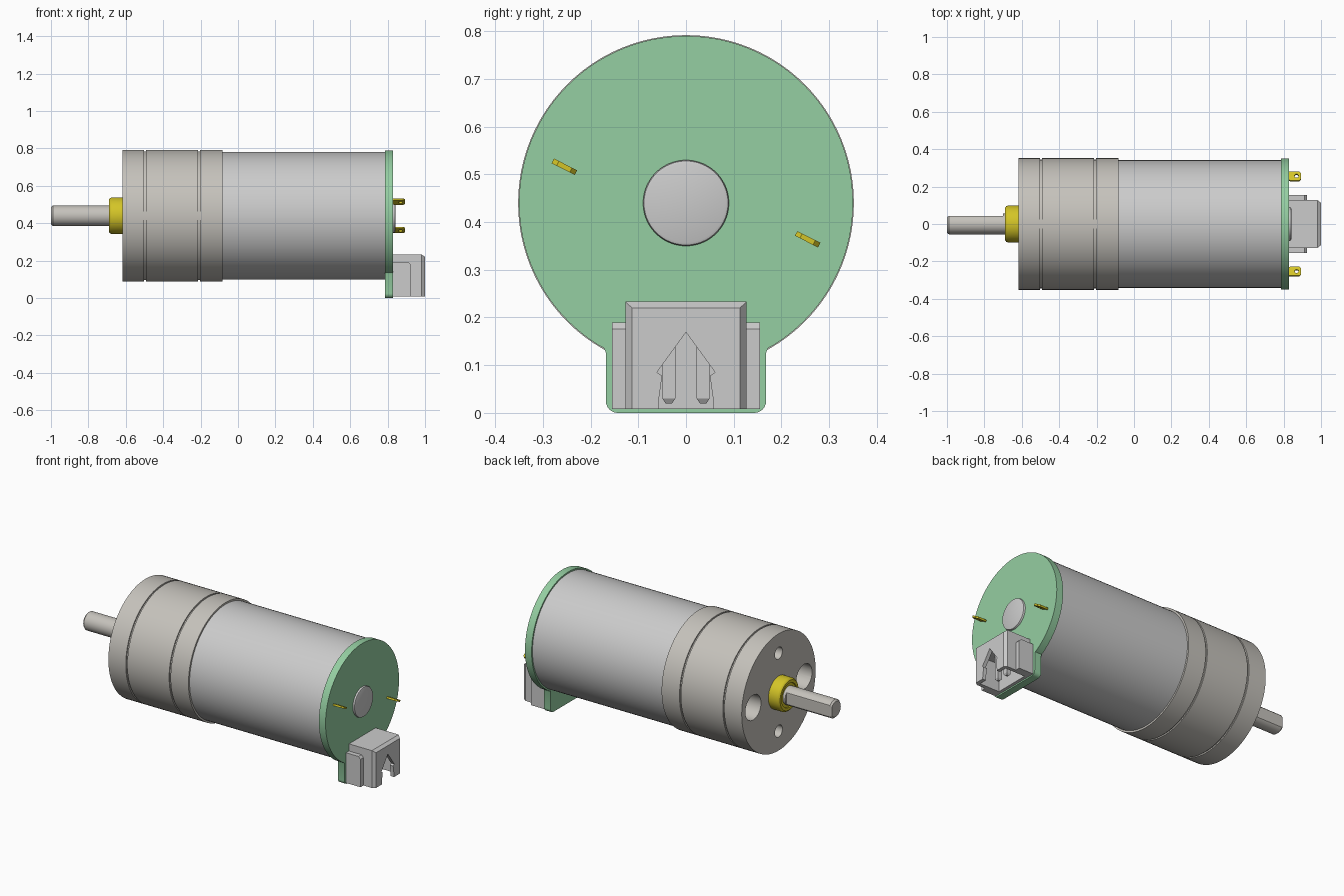
import bpy, bmesh
from math import sin, cos, pi, radians

if "Cube" in bpy.data.objects:
    bpy.data.objects.remove(bpy.data.objects["Cube"])

CZ = 0.44   # height of the motor axis


def material(name, r, g, b):
    m = bpy.data.materials.new(name)
    m.diffuse_color = (r, g, b, 1)
    m.use_nodes = True
    m.node_tree.nodes["Principled BSDF"].inputs["Base Color"].default_value = m.diffuse_color
    return m


STEEL = material("warm_steel", 0.56, 0.54, 0.50)
CAN = material("bright_can", 0.82, 0.83, 0.84)
GREEN = material("board_green", 0.30, 0.62, 0.36)
BRASS = material("brass", 0.65, 0.55, 0.02)


def smooth(ob, angle=30):
    bpy.ops.object.select_all(action='DESELECT')
    ob.select_set(True)
    bpy.context.view_layer.objects.active = ob
    bpy.ops.object.shade_smooth_by_angle(angle=radians(angle))


def loft(name, rings, mat=None, closed=False):
    """Skin equal-length point rings; cap the ends unless the rings loop."""
    bm = bmesh.new()
    vs = [[bm.verts.new(p) for p in ring] for ring in rings]
    n = len(rings[0])
    pairs = list(zip(vs, vs[1:])) + ([(vs[-1], vs[0])] if closed else [])
    for a, b in pairs:
        for i in range(n):
            j = (i + 1) % n
            bm.faces.new((a[i], a[j], b[j], b[i]))
    if not closed:
        bm.faces.new(vs[0])
        bm.faces.new(vs[-1])
    bmesh.ops.remove_doubles(bm, verts=bm.verts[:], dist=1e-5)
    bmesh.ops.recalc_face_normals(bm, faces=bm.faces[:])
    me = bpy.data.meshes.new(name)
    bm.to_mesh(me)
    bm.free()
    ob = bpy.data.objects.new(name, me)
    bpy.context.collection.objects.link(ob)
    if mat:
        me.materials.append(mat)
    smooth(ob)
    return ob


def circle(x, r, y=0, z=CZ, n=96, flat=9):
    """Ring around the x direction; flat limits y to make a D shape."""
    return [(x, y + min(r * cos(2 * pi * i / n), flat), z + r * sin(2 * pi * i / n))
            for i in range(n)]


def lathe(name, profile, mat=None, n=96):
    return loft(name, [circle(x, r, n=n) for x, r in profile], mat)


def rect(x, y0, y1, z0, z1):
    return [(x, y0, z0), (x, y1, z0), (x, y1, z1), (x, y0, z1)]


def cut(ob, cutter):
    mod = ob.modifiers.new("cut", 'BOOLEAN')
    mod.operation = 'DIFFERENCE'
    mod.solver = 'EXACT'
    mod.object = cutter
    bpy.context.view_layer.objects.active = ob
    bpy.ops.object.modifier_apply(modifier=mod.name)
    bpy.data.objects.remove(cutter)


# Gearbox with two grooves
R = 0.352
profile = [(-0.618, R)]
for g in (-0.497, -0.208):
    profile += [(g - 0.005, R), (g - 0.005, R - 0.008), (g + 0.005, R - 0.008), (g + 0.005, R)]
gearbox = lathe("gearbox", profile + [(-0.084, R)], STEEL)

# Two large and two small holes in the gearbox face
for y, z, r, depth in ((0.243, 0, 0.075, 0.10), (-0.243, 0, 0.075, 0.10),
                       (0, 0.235, 0.036, 0.08), (0, -0.235, 0.036, 0.08)):
    cut(gearbox, loft("hole_cutter", [circle(-0.7, r, y, CZ + z, 32),
                                      circle(-0.618 + depth, r, y, CZ + z, 32)]))
smooth(gearbox)

# Motor can and rear bearing cap
lathe("motor_can", [(-0.10, 0.341), (0.787, 0.341)], CAN)
lathe("rear_bearing_cap", [(0.80, 0.09), (0.834, 0.09), (0.839, 0.088), (0.841, 0.083)], CAN, 64)

# Stepped brass bushing
lathe("bushing", [(-0.60, 0.098), (-0.675, 0.098), (-0.683, 0.095), (-0.689, 0.088),
                  (-0.689, 0.072), (-0.684, 0.070), (-0.684, 0.050)], BRASS, 64)

# Output shaft with a flat on the +y side
F = 0.043
loft("output_shaft", [circle(-1.0, 0.046, n=64, flat=F - 0.006), circle(-0.99, 0.055, n=64, flat=F),
                      circle(-0.70, 0.055, n=64, flat=F), circle(-0.70, 0.055, n=64),
                      circle(-0.60, 0.055, n=64)], STEEL)

# Circuit board: disc with a rounded tab at the bottom
outline = []
start = radians(31.5)
for i in range(97):
    a = start + (2 * pi - 2 * start) * i / 96
    outline.append((0.35 * sin(a), CZ - 0.35 * cos(a)))
half = [(0.172, 0.136), (0.168, 0.126)]
for i in range(7):
    a = pi / 2 * i / 6
    half.append((0.143 + 0.025 * cos(a), 0.025 - 0.025 * sin(a)))
outline += [(-y, z) for y, z in half] + half[::-1]
loft("circuit_board", [[(x, y, z) for y, z in outline] for x in (0.785, 0.829)], GREEN)

# Two solder terminals with eyelets
tilt = radians(27)


def terminal_ring(cy, cz, side, hole):
    pts = []
    for i in range(24):
        u, v = cos(2 * pi * i / 24), sin(2 * pi * i / 24)
        if hole:
            dx, w = 0.011 * u, 0.011 * v
        else:
            k = 1 / max(abs(u), abs(v), 0.84 * (abs(u) + abs(v)) * 0.75)
            dx, w = k * u * (0.025 if u > 0 else 0.06), k * v * 0.027
        t = side * 0.0055
        pts.append((0.869 + dx, cy + w * cos(tilt) + t * sin(tilt),
                    cz - w * sin(tilt) + t * cos(tilt)))
    return pts


for s, side_name in ((-1, "left"), (1, "right")):
    loft(side_name + "_terminal",
         [terminal_ring(s * 0.255, CZ - s * 0.076, t, h)
          for t, h in ((-1, 0), (1, 0), (1, 1), (-1, 1))], BRASS, closed=True)

# Connector housing: chamfered shell, open at the bottom
housing = loft("connector_housing", [rect(0.825, -0.127, 0.127, 0.008, 0.233),
                                     rect(0.982, -0.127, 0.127, 0.008, 0.233),
                                     rect(1.0, -0.113, 0.113, 0.008, 0.22)])
cut(housing, loft("cavity_cutter", [rect(0.848, -0.106, 0.106, -0.05, 0.175),
                                    rect(0.978, -0.106, 0.106, -0.05, 0.175)]))

# Arrow shaped window in the outer wall
arrow = [(0.058, -0.02), (0.058, 0.02), (0.050, 0.078), (0.061, 0.085)]
arrow = arrow + [(0, 0.169)] + [(-y, z) for y, z in arrow[::-1]]
cut(housing, loft("window_cutter", [[(x, y, z) for y, z in arrow] for x in (0.95, 1.05)]))
smooth(housing, 15)

# Side wings of the connector and its two pins
for s, side_name in ((-1, "left"), (1, "right")):
    a, b = sorted((s * 0.115, s * 0.155))
    wing = loft(side_name + "_connector_wing", [rect(0.825, a, b, 0.008, 0.19),
                                                rect(0.912, a, b, 0.008, 0.19),
                                                rect(0.926, a, b, 0.008, 0.176)])
    smooth(wing, 15)
    y, x = s * 0.036, 0.91
    rings = []
    for z, h in ((0.19, 0.0135), (0.03, 0.0135), (0.02, 0.007)):
        rings.append([(x - h, y - h, z), (x + h, y - h, z), (x + h, y + h, z), (x - h, y + h, z)])
    loft(side_name + "_connector_pin", rings)
